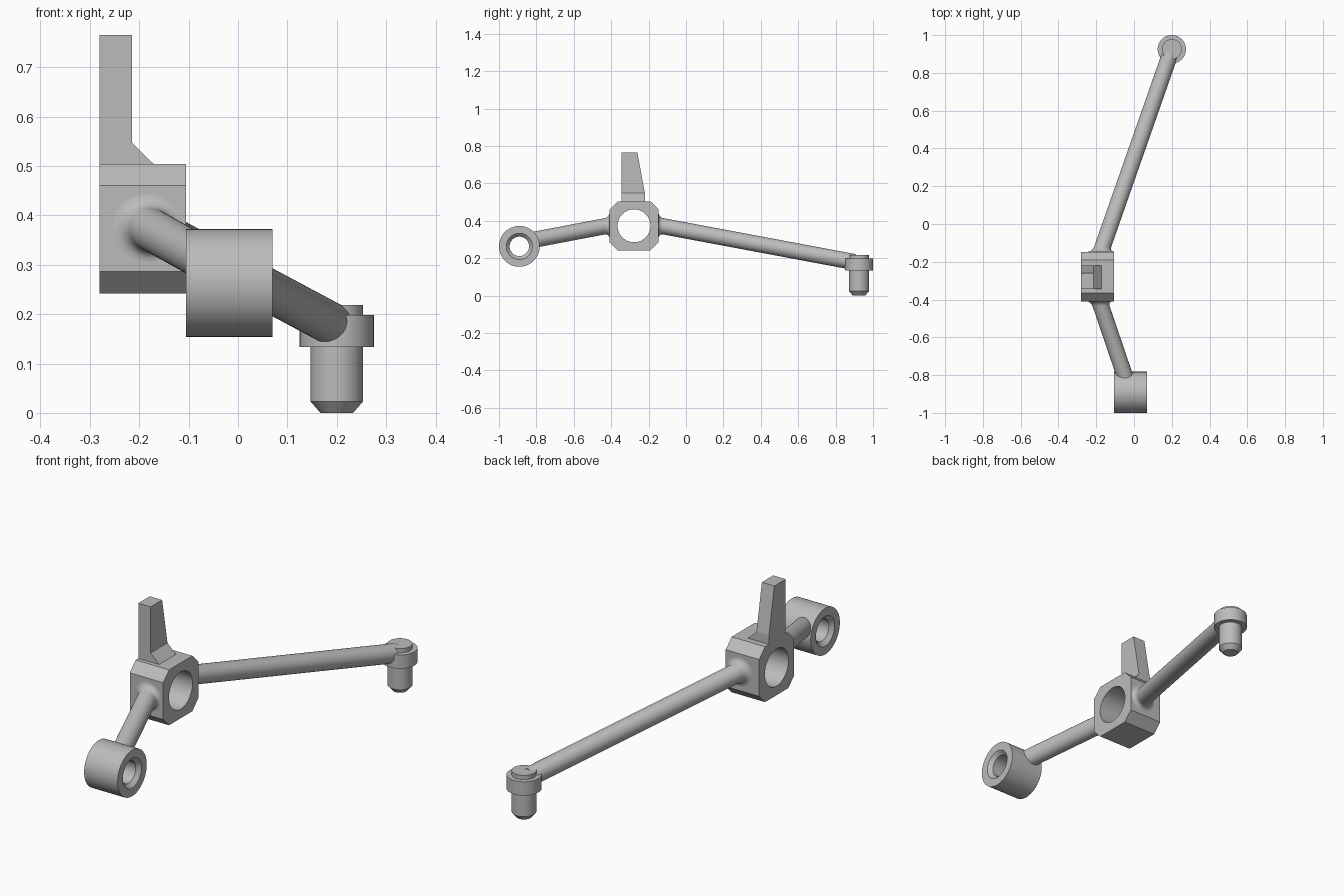
import bpy, bmesh, math
from mathutils import Vector

cube = bpy.data.objects.get("Cube")
if cube:
    bpy.data.objects.remove(cube, do_unlink=True)

steel = bpy.data.materials.new("plain grey metal")
steel.use_nodes = True
GREY = (0.5, 0.5, 0.5, 1)
steel.diffuse_color = GREY
steel.node_tree.nodes["Principled BSDF"].inputs["Base Color"].default_value = GREY


def skin(name, rings, looped=False, smooth=True):
    """Join equal rings of points into one solid, capped or closed on itself."""
    bm = bmesh.new()
    loops = [[bm.verts.new(p) for p in ring] for ring in rings]
    n = len(loops[0])
    pairs = list(zip(loops, loops[1:]))
    if looped:
        pairs.append((loops[-1], loops[0]))
    else:
        bm.faces.new(loops[0])
        bm.faces.new(loops[-1])
    for a, b in pairs:
        for i in range(n):
            j = (i + 1) % n
            bm.faces.new((a[i], a[j], b[j], b[i]))
    bmesh.ops.recalc_face_normals(bm, faces=bm.faces)
    mesh = bpy.data.meshes.new(name)
    bm.to_mesh(mesh)
    bm.free()
    mesh.materials.append(steel)
    obj = bpy.data.objects.new(name, mesh)
    bpy.context.collection.objects.link(obj)
    if smooth:
        shade(obj)
    return obj


def shade(obj):
    bpy.ops.object.select_all(action='DESELECT')
    obj.select_set(True)
    bpy.context.view_layer.objects.active = obj
    bpy.ops.object.shade_smooth_by_angle(angle=math.radians(30))


def circle(n=64):
    return [(math.cos(2 * math.pi * i / n), math.sin(2 * math.pi * i / n)) for i in range(n)]


def turn_z(profile, x, y):
    return [[(x + r * c, y + r * s, z) for c, s in circle()] for r, z in profile]


def turn_x(profile, y, z):
    return [[(x, y + r * c, z + r * s) for c, s in circle()] for r, x in profile]


# Hub block: chamfered prism along x with a round bore
X0, X1 = -0.28, -0.105
HY, HZ, HALF, CH = -0.278, 0.373, 0.131, 0.044
k = HALF - CH
octagon = [(HALF, -k), (HALF, k), (k, HALF), (-k, HALF),
           (-HALF, k), (-HALF, -k), (-k, -HALF), (k, -HALF)]
hub = skin("hub_block", [[(x, HY + a, HZ + b) for a, b in octagon] for x in (X0, X1)], smooth=False)
cutter = skin("bore_cutter", turn_x([(0.088, X0 - 0.1), (0.088, X1 + 0.1)], HY, HZ))
cutter.hide_render = True
bore = hub.modifiers.new("bore", 'BOOLEAN')
bore.operation = 'DIFFERENCE'
bore.solver = 'EXACT'
bore.object = cutter
bpy.context.view_layer.objects.active = hub
bpy.ops.object.modifier_apply(modifier="bore")
bpy.data.objects.remove(cutter, do_unlink=True)
shade(hub)


# Lever standing on the hub, with a sloped foot and a tapered back
def rect(z, x_max, y_max):
    return [(X0, -0.345, z), (x_max, -0.345, z), (x_max, y_max, z), (X0, y_max, z)]


skin("lever", [rect(0.49, -0.17, -0.22), rect(0.503, -0.17, -0.22),
               rect(0.547, -0.215, -0.22), rect(0.765, -0.215, -0.26)], smooth=False)


# Round arms leaving the hub, flared where they meet its face
def arm(name, side, start_x, end_y, slope_x, slope_z, radius=0.043, fillet=0.025):
    face_y = HY + side * HALF
    axis = Vector((slope_x, side, slope_z)).normalized()
    u = axis.cross(Vector((0, 0, 1))).normalized()
    v = axis.cross(u)
    steps = [(-0.012, fillet)]
    for i in range(7):
        a = math.pi / 2 * i / 6
        steps.append((fillet * (1 - math.cos(a)), fillet * (1 - math.sin(a))))
    steps.append((abs(end_y - face_y), 0))
    rings = []
    for t, flare in steps:
        centre = Vector((start_x + slope_x * t, face_y + side * t, 0.375 + slope_z * t))
        ring = []
        for c, s in circle(48):
            p = (u * c + v * s) * radius
            p -= axis * (p.y / axis.y)          # slide onto the plane of the hub face
            ring.append(centre + p + p.normalized() * flare)
        rings.append(ring)
    return skin(name, rings)


arm("front_arm", -1, -0.183, -0.82, 0.34, -0.19)
arm("rear_arm", 1, -0.175, 0.91, 0.35, -0.187)

# Front bush: tube along x with chamfered bore mouths
BX0, BX1, R, r, c = -0.105, 0.07, 0.109, 0.052, 0.018
skin("front_bush", turn_x([(R, BX0), (R, BX1), (r + c, BX1), (r, BX1 - c),
                           (r, BX0 + c), (r + c, BX0)], -0.891, 0.263), looped=True)

# Rear pin: chamfered tip, shank, collar and cap in one turning
skin("rear_pin", turn_z([(0.033, 0), (0.053, 0.023), (0.053, 0.133), (0.075, 0.133),
                         (0.075, 0.198), (0.053, 0.198), (0.053, 0.218)], 0.2, 0.925))
